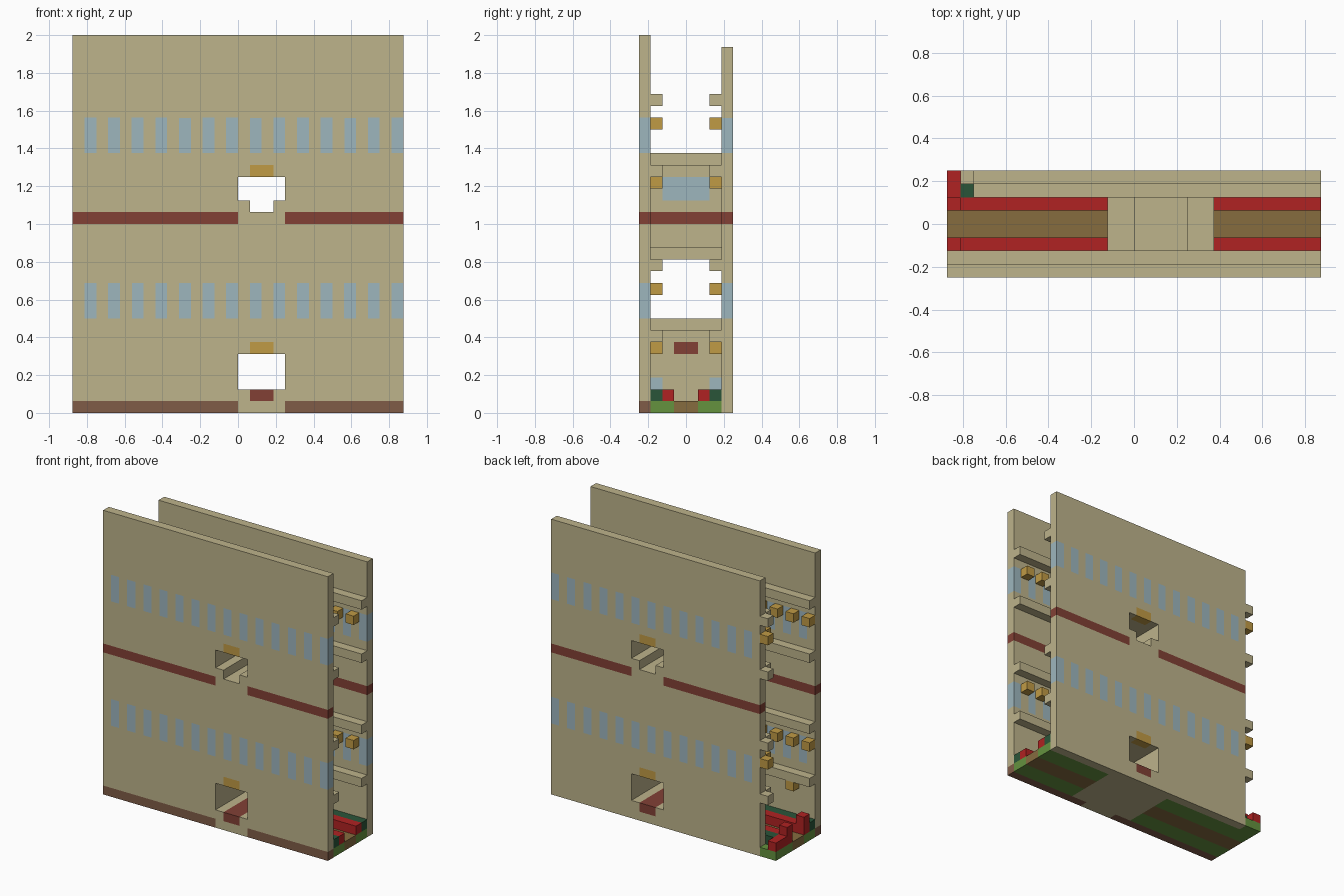
import bpy, bmesh
from mathutils import Vector

cube = bpy.data.objects.get("Cube")
if cube:
    bpy.data.objects.remove(cube)

UNIT = 1 / 16
ORIGIN = Vector((-14, -4, 0))
LENGTH, DEPTH = 28, 8

COLOURS = {
    "beige": "BDB38B", "window_blue": "9DB6BE", "dark_red": "824035",
    "brown": "805C47", "gold": "C09B45", "red": "B02222",
    "dark_green": "2A5539", "green": "65923F", "olive_brown": "866C3F",
}


def linear(c):
    return c / 12.92 if c <= 0.04045 else ((c + 0.055) / 1.055) ** 2.4


materials = {}
for name, code in COLOURS.items():
    rgba = [linear(v / 255) for v in bytes.fromhex(code)] + [1]
    mat = bpy.data.materials.new(name)
    mat.use_nodes = True
    mat.diffuse_color = rgba
    bsdf = next(n for n in mat.node_tree.nodes if n.type == "BSDF_PRINCIPLED")
    bsdf.inputs["Base Color"].default_value = rgba
    materials[name] = mat

cells = {}  # block position -> (part, colour)


def fill(part, colour, xs, ys, zs):
    for x in range(*xs):
        for y in range(*ys):
            for z in range(*zs):
                cells[x, y, z] = (part, colour)


def carve(xs, ys, zs):
    for x in range(*xs):
        for y in range(*ys):
            for z in range(*zs):
                cells.pop((x, y, z), None)


SIDES = ((0, 12), (20, LENGTH))     # seating on both sides of the entrance
STOREYS = (0, 14)                   # height offset of each storey

# Floor with a central aisle
fill("floor", "green", (0, LENGTH), (1, 7), (0, 1))
fill("floor", "green", (0, 2), (7, 8), (0, 1))
fill("floor", "olive_brown", (0, LENGTH), (3, 5), (0, 1))

# Long seats, plinths along the walls and raised seat ends
for span in SIDES:
    for seat, plinth in ((2, 1), (5, 6)):
        fill("seats", "red", span, (seat, seat + 1), (1, 2))
        fill("plinths", "dark_green", span, (plinth, plinth + 1), (1, 2))
fill("seats", "red", (0, 1), (5, 8), (1, 2))
for y in (2, 5):
    fill("seats", "red", (0, 1), (y, y + 1), (2, 3))

# Entrance block on each storey, with stepped top and underside
fill("lower_entrance", "beige", (12, 20), (1, 7), (0, 7))
fill("lower_entrance", "beige", (14, 18), (1, 7), (0, 8))
fill("upper_entrance", "beige", (12, 20), (1, 7), (14, 21))
fill("upper_entrance", "beige", (14, 18), (1, 7), (13, 22))
for x in (12, 19):
    face = (x, x + 1)
    fill("lower_entrance", "dark_red", face, (3, 5), (5, 6))
    fill("upper_entrance", "dark_red", face, (1, 7), (16, 17))
    fill("upper_entrance", "window_blue", face, (2, 6), (18, 20))
    for y in (1, 6):
        fill("lower_entrance", "window_blue", face, (y, y + 1), (2, 3))
        fill("lower_entrance", "dark_green", face, (y, y + 1), (1, 2))

# Outer walls with stripes, windows and lamps above the doors
for wall, start, y, top in (("front_wall", 0, 0, 32), ("back_wall", 2, 7, 31)):
    row = (y, y + 1)
    fill(wall, "beige", (start, LENGTH), row, (0, top))
    for span in ((start, 14), (18, LENGTH)):
        fill(wall, "dark_red", span, row, (16, 17))
        if wall == "front_wall":
            fill(wall, "brown", span, row, (0, 1))
    for base in (8, 22):
        for x in range(start + 1, LENGTH, 2):
            fill(wall, "window_blue", (x, x + 1), row, (base, base + 3))
    for z in (5, 20):
        fill(wall, "gold", (15, 17), row, (z, z + 1))

# Shelves and lamps along the inner faces of the walls
for y, start in ((1, 0), (6, 2)):
    row = (y, y + 1)
    for base in STOREYS:
        for z in (base + 6, base + 12):
            for x in range(start, LENGTH):
                if (x, y, z) not in cells:
                    fill("shelves", "beige", (x, x + 1), row, (z, z + 1))
        for x in range(start, LENGTH, 2):
            fill("lamps", "gold", (x, x + 1), row, (base + 10, base + 11))
        for x in (10, 21):
            fill("lamps", "gold", (x, x + 1), row, (base + 5, base + 6))
fill("lamps", "gold", (2, 3), (1, 2), (5, 6))

# Shelf ends poking past the back wall
for base in STOREYS:
    for rise, part, colour in ((6, "shelves", "beige"), (10, "lamps", "gold"),
                               (12, "shelves", "beige")):
        z = base + rise
        fill(part, colour, (1, 2), (7, 8), (z, z + 1))

# Doorways right through, the lower one with a coloured step
carve((14, 18), (0, DEPTH), (2, 5))
carve((14, 18), (0, DEPTH), (18, 20))
carve((15, 17), (0, DEPTH), (17, 18))
fill("door_step", "dark_red", (15, 17), (0, DEPTH), (1, 2))


def build(part):
    """Turn the exposed block sides of one part into a clean mesh."""
    own = {p: c for p, (n, c) in cells.items() if n == part}
    used = sorted(set(own.values()))
    bm = bmesh.new()
    for pos, colour in own.items():
        for axis in range(3):
            for side in (0, 1):
                near = list(pos)
                near[axis] += 2 * side - 1
                if tuple(near) in cells:
                    continue
                base = Vector(pos) + ORIGIN
                base[axis] += side
                u, v = Vector(), Vector()
                u[(axis + 1) % 3] = 1
                v[(axis + 2) % 3] = 1
                loop = [base, base + u, base + u + v, base + v]
                if not side:
                    loop.reverse()
                face = bm.faces.new([bm.verts.new(p * UNIT) for p in loop])
                face.material_index = used.index(colour)
    bmesh.ops.remove_doubles(bm, verts=bm.verts[:], dist=UNIT / 100)
    bmesh.ops.dissolve_limit(bm, angle_limit=0.01, verts=bm.verts[:],
                             edges=bm.edges[:], delimit={"MATERIAL"})
    bmesh.ops.triangulate(bm, faces=[f for f in bm.faces if len(f.verts) > 4])
    mesh = bpy.data.meshes.new(part)
    bm.to_mesh(mesh)
    bm.free()
    for colour in used:
        mesh.materials.append(materials[colour])
    bpy.context.collection.objects.link(bpy.data.objects.new(part, mesh))


for part in sorted({n for n, c in cells.values()}):
    build(part)
